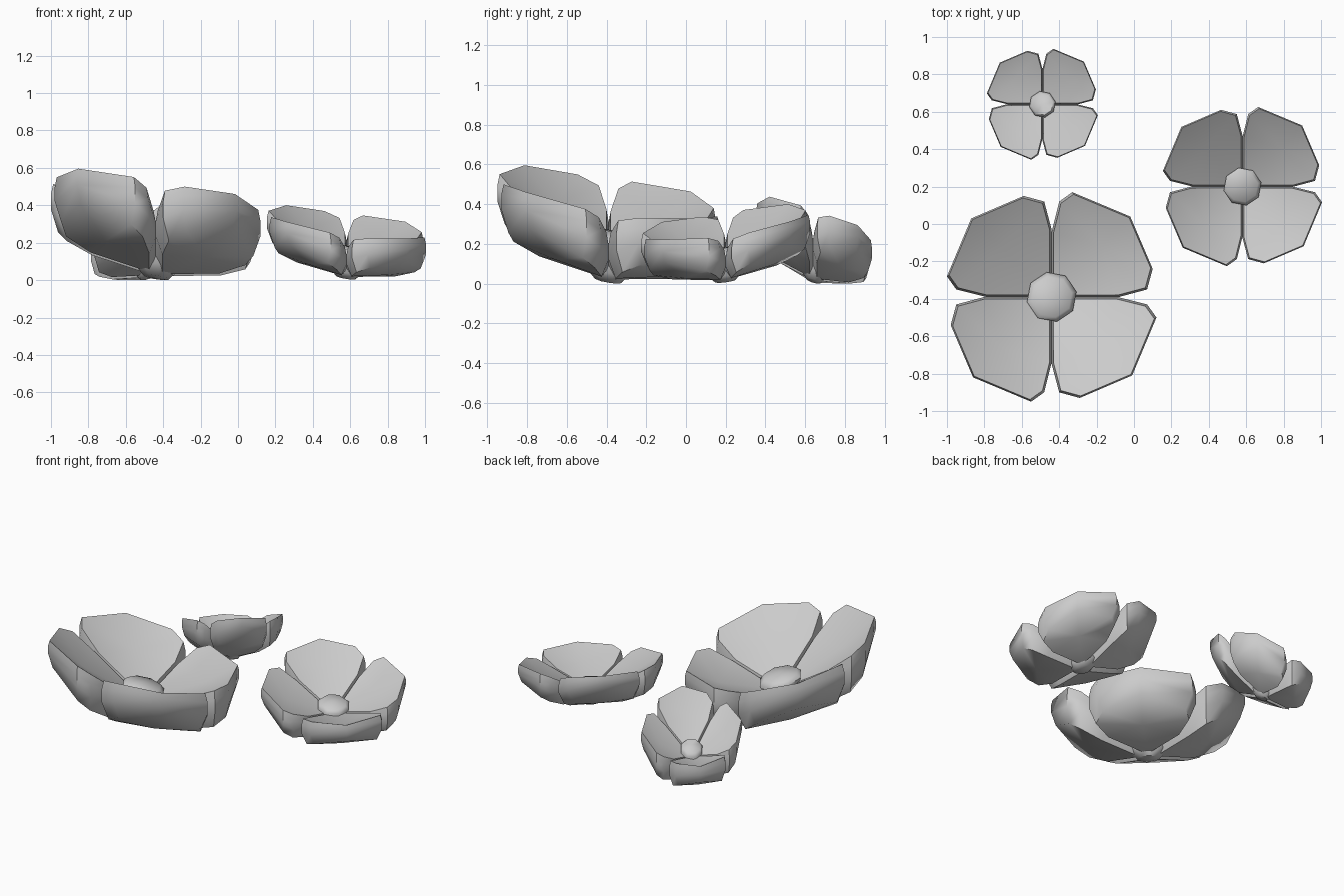
import bpy, math
from math import cos, sin, pi

if "Cube" in bpy.data.objects:
    bpy.data.objects.remove(bpy.data.objects["Cube"])

# Outline of one petal seen from above (quadrant +x +y, flower centre at origin)
OUTLINE = [(.0, .0), (.0, .35), (.04, .51), (.11, .56), (.42, .43),
           (.54, .15), (.51, .04), (.36, .0)]


def along(x, y):
    # distance along and across the petal's diagonal
    return (x + y) / math.sqrt(2), (x - y) / math.sqrt(2)


def top_z(x, y):
    d, s = along(x, y)
    return .135 + .52 * d + .5 * s * s


def bottom_z(x, y):
    d, s = along(x, y)
    return .02 + .75 * d * d


def inset(p, f, c=(.27, .27)):
    return tuple(c[i] + (p[i] - c[i]) * f for i in (0, 1))


def loft(rings, cap_centres):
    """Join closed rings of equal length; fan caps to a bottom and a top point."""
    n = len(rings[0])
    verts = [v for r in rings for v in r] + list(cap_centres)
    faces = []
    for k in range(len(rings) - 1):
        for i in range(n):
            j = (i + 1) % n
            faces.append((k * n + i, k * n + j, (k + 1) * n + j, (k + 1) * n + i))
    low, high, t = len(verts) - 2, len(verts) - 1, (len(rings) - 1) * n
    for i in range(n):
        j = (i + 1) % n
        faces.append((low, j, i))
        faces.append((high, t + i, t + j))
    return verts, faces


def petal():
    pts = OUTLINE[::-1]
    rings = []
    for f, mix in ((.87, 0), (1, .42), (1, .75), (.96, 1)):
        ring = []
        for p in pts:
            x, y = inset(p, f)
            ring.append((x, y, bottom_z(x, y) * (1 - mix) + top_z(x, y) * mix))
        rings.append(ring)
    c = (.27, .27)
    return loft(rings, [(*c, bottom_z(*c) - .02), (*c, top_z(*c) - .035)])


def centre():
    rings = [[(r * cos(a * pi / 4 + .2), r * sin(a * pi / 4 + .2), z) for a in range(8)]
             for r, z in ((.07, .005), (.12, .06), (.135, .215), (.11, .24))]
    return loft(rings, [(0, 0, 0), (0, 0, .25)])


def add(name, geo, place):
    verts, faces = geo
    me = bpy.data.meshes.new(name)
    me.from_pydata([place(*v) for v in verts], [], faces)
    me.update()
    ob = bpy.data.objects.new(name, me)
    bpy.context.collection.objects.link(ob)
    bpy.ops.object.select_all(action='DESELECT')
    ob.select_set(True)
    bpy.context.view_layer.objects.active = ob
    bpy.ops.object.shade_smooth_by_angle(angle=math.radians(50))


def flower(name, cx, cy, size, height, slope_x, slope_y):
    """One cupped flower, leaning by the given slopes."""
    def placer(q):
        ca, sa = round(cos(q * pi / 2)), round(sin(q * pi / 2))

        def place(x, y, z):
            x, y = (x * ca - y * sa) * size, (x * sa + y * ca) * size
            return (cx + x, cy + y, max(0, z * height + slope_x * x + slope_y * y + .01))
        return place
    for q in range(4):
        add(f"{name}_petal_{q + 1}", petal(), placer(q))
    add(f"{name}_centre", centre(), placer(0))


# Three flowers, each leaning its own way
flower("large_flower", -.44, -.39, 1.0, 1.02, -.16, -.16)
flower("medium_flower", .58, .20, .76, .68, -.14, .14)
flower("small_flower", -.49, .64, .53, .67, .27, -.32)
